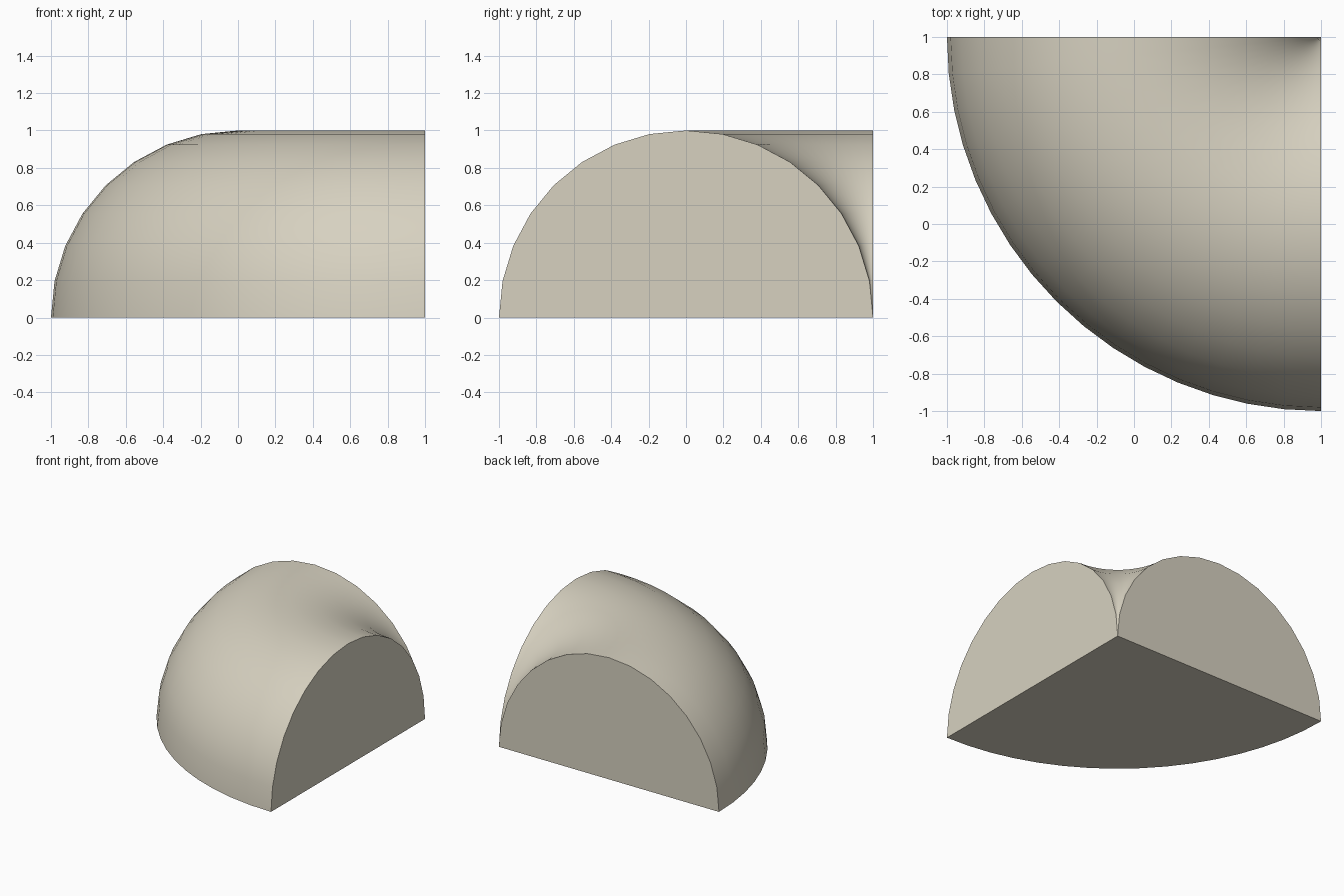
import bpy, bmesh
from math import sin, cos, pi, radians

if "Cube" in bpy.data.objects:
    bpy.data.objects.remove(bpy.data.objects["Cube"])

PROFILE_STEPS = 16   # sides of the half-round section
SWEEP_STEPS = 16     # sides of the quarter turn

bm = bmesh.new()

# Half-round sections turned a quarter circle about the corner (1, 1)
pole = bm.verts.new((1, 1, 0))
sections = []
for j in range(SWEEP_STEPS + 1):
    a = pi + (pi / 2) * j / SWEEP_STEPS
    ring = []
    for i in range(PROFILE_STEPS):
        t = pi * i / PROFILE_STEPS
        r = 1 + cos(t)
        ring.append(bm.verts.new((1 + r * cos(a), 1 + r * sin(a), sin(t))))
    sections.append(ring + [pole])

# Curved skin, closing to triangles at the pole
for s, n in zip(sections, sections[1:]):
    for i in range(PROFILE_STEPS):
        quad = [s[i], n[i], n[i + 1], s[i + 1]]
        bm.faces.new(list(dict.fromkeys(quad)))

# Flat end caps and base
bm.faces.new(sections[0])
bm.faces.new(sections[-1][::-1])
bm.faces.new([s[0] for s in sections][::-1] + [pole])
bmesh.ops.recalc_face_normals(bm, faces=bm.faces[:])

mesh = bpy.data.meshes.new("quarter_bend")
bm.to_mesh(mesh)
bm.free()
bend = bpy.data.objects.new("quarter_bend", mesh)
bpy.context.collection.objects.link(bend)

# Single warm stone colour
stone = bpy.data.materials.new("warm_stone")
stone.diffuse_color = (0.68, 0.64, 0.53, 1)
stone.use_nodes = True
stone.node_tree.nodes["Principled BSDF"].inputs["Base Color"].default_value = stone.diffuse_color
mesh.materials.append(stone)

# Smooth skin, crisp caps
bpy.context.view_layer.objects.active = bend
bend.select_set(True)
bpy.ops.object.shade_smooth_by_angle(angle=radians(30))
